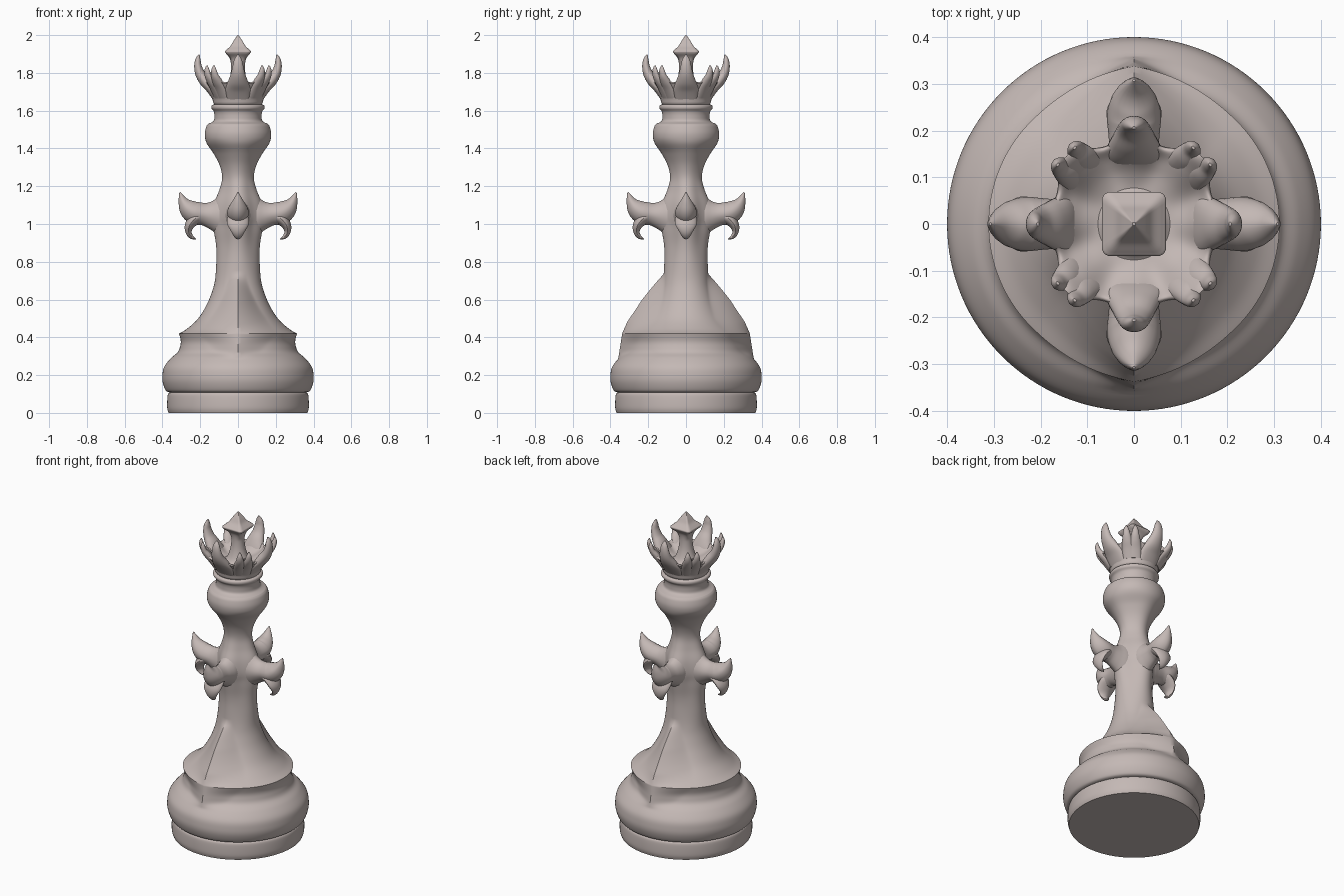
import bpy, bmesh, math
from mathutils import Vector

if "Cube" in bpy.data.objects:
    bpy.data.objects.remove(bpy.data.objects["Cube"])

mat = bpy.data.materials.new("warm grey stone")
mat.diffuse_color = (0.55, 0.48, 0.46, 1)
mat.use_nodes = True
mat.node_tree.nodes["Principled BSDF"].inputs["Base Color"].default_value = mat.diffuse_color


def catmull(pts, sub):
    """Smooth curve through tuples of any length; repeated points give corners."""
    out = []
    for i in range(len(pts) - 1):
        p = [pts[max(i - 1, 0)], pts[i], pts[i + 1], pts[min(i + 2, len(pts) - 1)]]
        if p[1] == p[2]:
            continue
        for k in range(sub):
            t = k / sub
            out.append(tuple(0.5 * (2 * b + (c - a) * t + (2 * a - 5 * b + 4 * c - d) * t * t
                                    + (3 * b - a - 3 * c + d) * t ** 3)
                             for a, b, c, d in zip(*p)))
    return out + [tuple(pts[-1])]


def skin(name, rings, angle=40):
    """Mesh through closed rings of points, capped at both ends."""
    bm = bmesh.new()
    vr = [[bm.verts.new(p) for p in r] for r in rings]
    n = len(vr[0])
    for a, b in zip(vr, vr[1:]):
        for i in range(n):
            j = (i + 1) % n
            bm.faces.new((a[i], a[j], b[j], b[i]))
    bm.faces.new(vr[0][::-1])
    bm.faces.new(vr[-1])
    bmesh.ops.recalc_face_normals(bm, faces=bm.faces)
    me = bpy.data.meshes.new(name)
    bm.to_mesh(me)
    bm.free()
    me.materials.append(mat)
    ob = bpy.data.objects.new(name, me)
    bpy.context.collection.objects.link(ob)
    bpy.ops.object.select_all(action='DESELECT')
    ob.select_set(True)
    bpy.context.view_layer.objects.active = ob
    bpy.ops.object.shade_smooth_by_angle(angle=math.radians(angle))
    return ob


def loft(name, profile, fn, n=128, sub=6):
    """Revolve (r, z) profile; fn(theta, r, z, u) returns the changed (r, z)."""
    rows = catmull(profile, sub)
    rings = []
    for k, (r, z) in enumerate(rows):
        ring = []
        for i in range(n):
            t = 2 * math.pi * i / n
            rr, zz = fn(t, max(r, 0.001), z, k / (len(rows) - 1))
            ring.append((rr * math.cos(t), rr * math.sin(t), zz))
        rings.append(ring)
    return skin(name, rings)


def horn(name, path, ang, power=1.0, side=0.0, n=20):
    """Tapered tube; path = (radius, z, half height, half width), turned by ang."""
    rows = catmull(path, 6)
    rings = []
    ca, sa = math.cos(ang), math.sin(ang)
    for k, (r, z, h, w) in enumerate(rows):
        a, b = rows[max(k - 1, 0)], rows[min(k + 1, len(rows) - 1)]
        d = Vector((b[0] - a[0], b[1] - a[1])).normalized()
        ring = []
        for i in range(n):
            t = 2 * math.pi * i / n
            c, s = math.cos(t), math.sin(t)
            c = math.copysign(abs(c) ** power, c) * max(h, .002)
            s = math.copysign(abs(s) ** power, s) * max(w, .002) + side * r
            x, y = r - d.y * c, s
            ring.append((x * ca - y * sa, x * sa + y * ca, z + d.x * c))
        rings.append(ring)
    return skin(name, rings)


def lerp(table, z):
    if z <= table[0][0]:
        return table[0][1]
    for (a, u), (b, v) in zip(table, table[1:]):
        if z <= b:
            return u + (v - u) * (z - a) / (b - a)
    return table[-1][1]


# turned base ring and swollen foot
foot = [(.368, 0), (.368, 0), (.375, .03), (.372, .095), (.36, .108), (.36, .108),
        (.382, .118), (.398, .16), (.4, .2), (.39, .245), (.355, .29), (.32, .32),
        (.307, .35), (.303, .38), (.312, .42), (.312, .42), (.27, .445), (.215, .495),
        (.175, .555), (.145, .62), (.122, .70), (.112, .81), (.112, .89), (.122, .97),
        (.13, 1.04), (.12, 1.11), (.095, 1.18), (.082, 1.245), (.095, 1.31),
        (.128, 1.375), (.166, 1.43), (.176, 1.475), (.168, 1.515), (.158, 1.53), (.158, 1.53),
        (.13, 1.545), (.125, 1.57), (.128, 1.595), (.14, 1.612), (.138, 1.628),
        (.12, 1.635), (.12, 1.635)]
FIN = [(.28, .36), (.36, .347), (.42, .338), (.48, .312), (.55, .265), (.6, .232),
       (.65, .192), (.7, .15), (.735, .118)]
WIDTH = [(.28, .25), (.42, .75), (.5, .8), (.6, .65), (.74, .35)]
RIB = [(.7, 0), (.85, .04), (1.0, .1), (1.12, .08), (1.25, .03), (1.38, .03), (1.45, 0)]


def body_shape(t, r, z, u):
    r *= 1 + lerp(RIB, z) * (math.cos(4 * t) - .3)
    # swept fins on the front and back
    if .28 < z < .735:
        d = abs(math.asin(max(-1, min(1, math.cos(t)))))
        w = max(0, 1 - d / lerp(WIDTH, z)) ** 1.6
        r += max(0, lerp(FIN, z) - r) * w
    return r, z


loft("body", foot, body_shape)

# four arms with upturned tips and hooks curling down
arm = [(.06, 1.045, .13, .07), (.10, 1.045, .105, .066), (.14, 1.047, .076, .058),
       (.18, 1.052, .06, .054), (.23, 1.06, .06, .058), (.265, 1.085, .05, .05),
       (.29, 1.12, .027, .03), (.308, 1.168, .003, .003)]
hook = [(.18, 1.045, .035, .04), (.225, 1.03, .034, .058), (.255, .995, .026, .055),
        (.262, .96, .017, .036), (.247, .932, .011, .02), (.222, .92, .002, .003)]
for k in range(4):
    a = k * math.pi / 2
    horn("arm", arm, a, 1.15)
    horn("arm_hook", hook, a, 1.2)


# crown cup with a squarish flare and a scalloped rim
def crown_shape(t, r, z, u):
    f = max(0, min(1, (z - 1.64) / .1))
    c4 = math.cos(4 * t)
    rim = max(0, 1 - abs(u - .55) * 3)
    r *= 1 + f * rim * (-.05 * c4 + .05 * math.cos(8 * t))
    z += f * rim * (.03 * math.cos(8 * t))
    return r, z


cup = [(.118, 1.625), (.13, 1.64), (.135, 1.66), (.145, 1.69), (.162, 1.725),
       (.182, 1.762), (.187, 1.772), (.176, 1.772), (.15, 1.745), (.11, 1.715),
       (.06, 1.70), (.0, 1.70)]
loft("crown_cup", cup, crown_shape)

# tall points on the axes, small paired points at the corners
tall = [(.12, 1.665, .015, .06), (.145, 1.715, .024, .066), (.175, 1.757, .03, .052),
        (.2, 1.795, .026, .038), (.212, 1.835, .02, .029), (.212, 1.87, .014, .02),
        (.206, 1.897, .003, .004)]
small = [(.13, 1.67, .012, .035), (.155, 1.72, .018, .036), (.18, 1.757, .02, .03),
         (.2, 1.785, .016, .022), (.208, 1.815, .012, .015), (.207, 1.84, .003, .004)]
for k in range(4):
    a = k * math.pi / 2
    horn("crown_tall_point", tall, a)
    for s in (-1, 1):
        horn("crown_small_point", small, a + math.pi / 4 + s * .125)


# square pointed finial in the middle of the crown
def finial_shape(t, r, z, u):
    q = (t + math.pi / 4) % (math.pi / 2) - math.pi / 4
    sq = min(1 / math.cos(q), 1.32)
    f = max(0, min(1, (z - 1.84) / .06))
    return r * (1 + f * (sq - 1)), z


finial = [(.1, 1.69), (.065, 1.715), (.044, 1.77), (.037, 1.83), (.043, 1.875),
          (.064, 1.903), (.068, 1.914), (.06, 1.923), (.04, 1.942), (.024, 1.968), (.003, 2.0)]
loft("crown_finial", finial, finial_shape, n=64)
